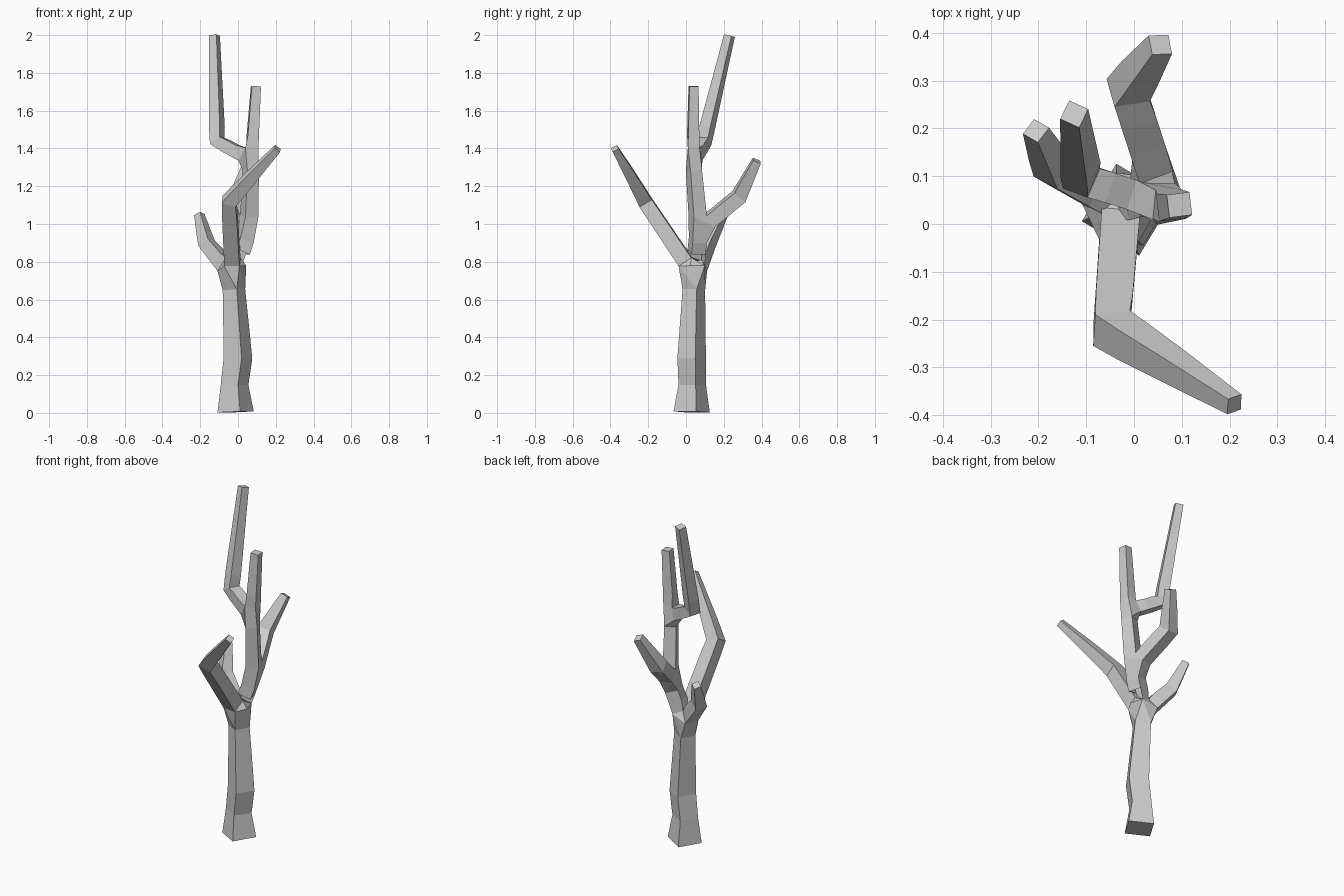
import bpy, bmesh

if "Cube" in bpy.data.objects:
    bpy.data.objects.remove(bpy.data.objects["Cube"])

# Each limb is a chain of (x, y, z, radius) points; limbs sharing a fork point join there
fork_low = (-0.026, 0.044, 0.73, 0.041)
fork_mid = (0.057, 0.068, 0.97, 0.038)
fork_top = (0.07, 0.037, 1.34, 0.032)

limbs = [
    # trunk
    [(-0.013, 0.03, 0.005, 0.07), (-0.018, 0.033, 0.15, 0.053),
     (0.0, 0.03, 0.29, 0.055), fork_low],
    # main stem
    [fork_low, fork_mid, fork_top, (0.095, 0.04, 1.73, 0.024)],
    # forward branch
    [fork_low, (-0.047, -0.218, 1.12, 0.038), (0.09, -0.302, 1.27, 0.028),
     (0.21, -0.377, 1.40, 0.018)],
    # small left branch
    [fork_low, (-0.167, 0.115, 0.90, 0.034), (-0.205, 0.195, 1.05, 0.02)],
    # back branch
    [fork_mid, (-0.012, 0.28, 1.145, 0.038), (0.055, 0.375, 1.335, 0.022)],
    # tallest branch
    [fork_top, (-0.11, 0.095, 1.44, 0.033), (-0.125, 0.23, 1.997, 0.022)],
]

# Skeleton
bm = bmesh.new()
skin = bm.verts.layers.skin.verify()
nodes = {}


def node(p):
    if p not in nodes:
        v = bm.verts.new(p[:3])
        v[skin].radius = (p[3], p[3])
        v[skin].use_root = not nodes
        nodes[p] = v
    return nodes[p]


for limb in limbs:
    for a, b in zip(limb, limb[1:]):
        bm.edges.new((node(a), node(b)))

mesh = bpy.data.meshes.new("bare_tree")
bm.to_mesh(mesh)
bm.free()
tree = bpy.data.objects.new("bare_tree", mesh)
bpy.context.collection.objects.link(tree)

# Square-sectioned bark around the skeleton
mod = tree.modifiers.new("bark", 'SKIN')
mod.use_smooth_shade = False
mod.branch_smoothing = 0.0
